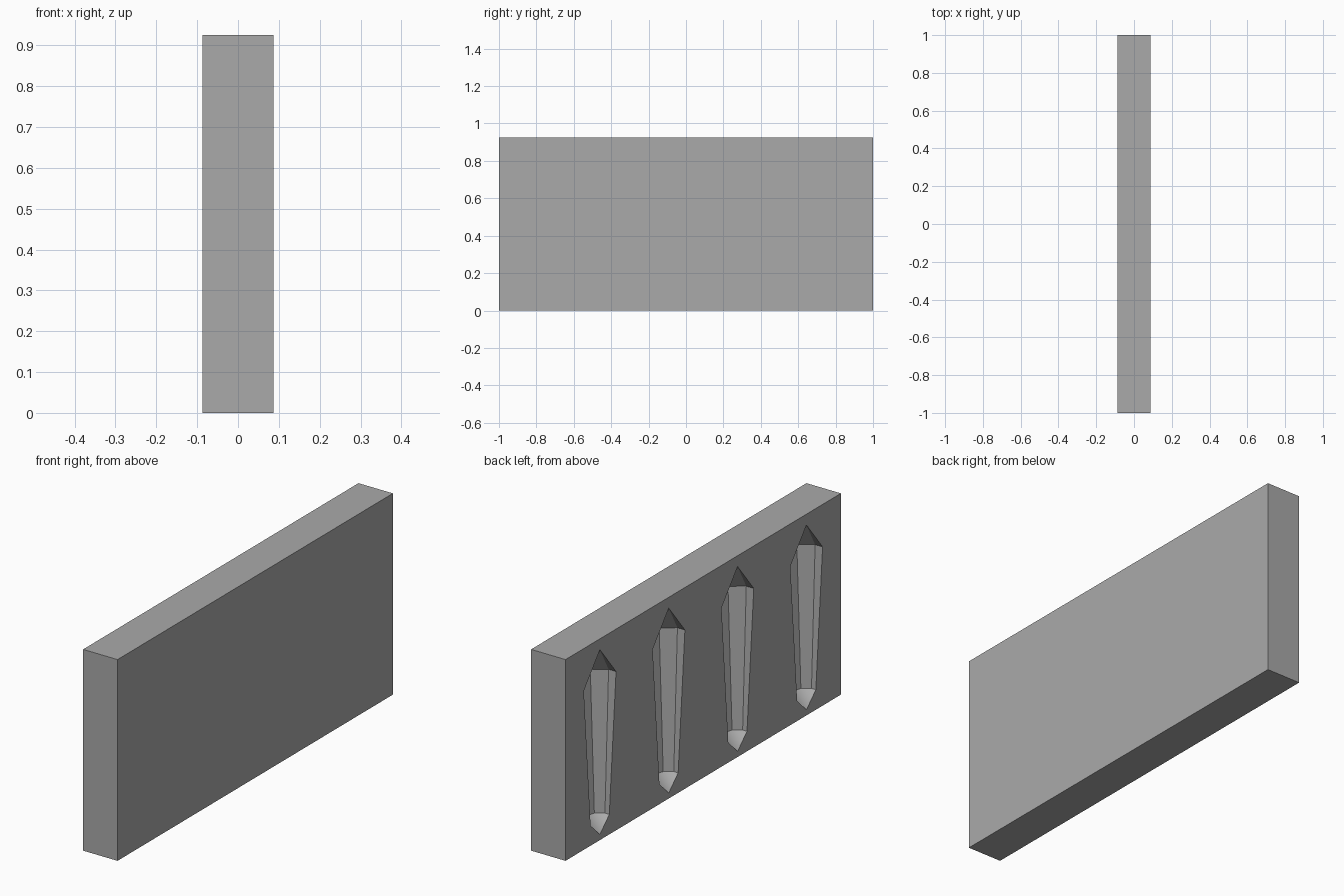
import bpy
import bmesh
import math

cube = bpy.data.objects.get("Cube")
if cube:
    bpy.data.objects.remove(cube, do_unlink=True)

THICK, LENGTH, HEIGHT = 0.175, 2.0, 0.925
SIDES = 10

grey = bpy.data.materials.new("plain_grey")
grey.use_nodes = True
colour = (0.4, 0.4, 0.4, 1)
grey.diffuse_color = colour
grey.node_tree.nodes["Principled BSDF"].inputs["Base Color"].default_value = colour


def make_object(name, bm):
    bmesh.ops.recalc_face_normals(bm, faces=bm.faces)
    mesh = bpy.data.meshes.new(name)
    bm.to_mesh(mesh)
    bm.free()
    mesh.materials.append(grey)
    obj = bpy.data.objects.new(name, mesh)
    bpy.context.collection.objects.link(obj)
    return obj


def add_crystal(bm, x, y):
    """Tapered ten-sided crystal with a pointed top and bottom."""
    def ring(radius, z):
        angles = [2 * math.pi * i / SIDES for i in range(SIDES)]
        return [bm.verts.new((x + radius * math.cos(a), y + radius * math.sin(a), z))
                for a in angles]

    foot = bm.verts.new((x, y, 0.026))
    low, high = ring(0.0715, 0.092), ring(0.123, 0.73)
    tip = bm.verts.new((x, y, 0.875))
    for i in range(SIDES):
        j = (i + 1) % SIDES
        bm.faces.new((foot, low[j], low[i])).smooth = True
        bm.faces.new((low[i], low[j], high[j], high[i]))
        bm.faces.new((high[i], high[j], tip))


# Solid slab
bm = bmesh.new()
bmesh.ops.create_cube(bm, size=1)
bmesh.ops.scale(bm, vec=(THICK, LENGTH, HEIGHT), verts=bm.verts)
bmesh.ops.translate(bm, vec=(0, 0, HEIGHT / 2), verts=bm.verts)
slab = make_object("mould_block", bm)

# Four crystals centred on the -x face, used to cut half-depth cavities
bm = bmesh.new()
for k in range(4):
    add_crystal(bm, -THICK / 2, -0.75 + 0.5 * k)
cutter = make_object("crystal_cutter", bm)
cutter.hide_render = True

cut = slab.modifiers.new("crystal_cavities", 'BOOLEAN')
cut.operation = 'DIFFERENCE'
cut.solver = 'EXACT'
cut.object = cutter

# Bake the cut and drop the helper
bpy.context.view_layer.objects.active = slab
slab.select_set(True)
bpy.ops.object.modifier_apply(modifier=cut.name)
bpy.data.objects.remove(cutter, do_unlink=True)
